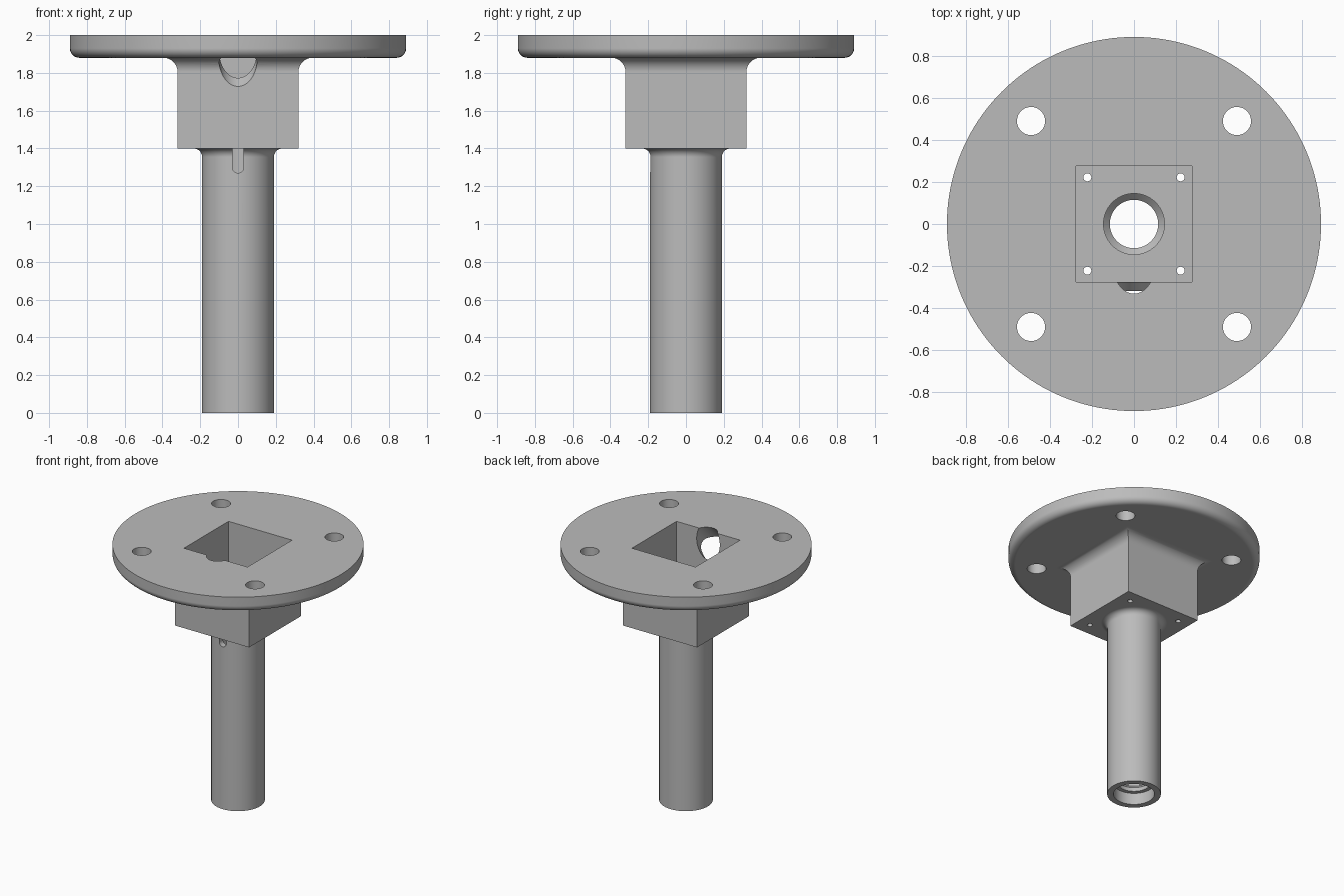
import bpy, bmesh
from math import sin, cos, pi, sqrt
from mathutils import Matrix, Vector

cube = bpy.data.objects.get("Cube")
if cube:
    bpy.data.objects.remove(cube, do_unlink=True)

grey = bpy.data.materials.new("plain grey")
grey.use_nodes = True
grey.diffuse_color = (0.5, 0.5, 0.5, 1)
grey.node_tree.nodes["Principled BSDF"].inputs["Base Color"].default_value = (0.5, 0.5, 0.5, 1)


def finish(bm, name):
    bmesh.ops.recalc_face_normals(bm, faces=bm.faces)
    mesh = bpy.data.meshes.new(name)
    bm.to_mesh(mesh)
    bm.free()
    mesh.materials.append(grey)
    obj = bpy.data.objects.new(name, mesh)
    bpy.context.collection.objects.link(obj)
    return obj


def turned(name, profile, sides=96):
    """Capped solid from (radius, z) points; four sides give a square of that half width."""
    square = sides == 4
    scale, start = (sqrt(2), pi / 4) if square else (1, 0)
    bm = bmesh.new()
    rings = []
    for r, z in profile:
        angles = [start + 2 * pi * i / sides for i in range(sides)]
        rings.append([bm.verts.new((r * scale * cos(a), r * scale * sin(a), z)) for a in angles])
    for low, high in zip(rings, rings[1:]):
        for i in range(sides):
            j = (i + 1) % sides
            bm.faces.new((low[i], low[j], high[j], high[i]))
    bm.faces.new(rings[0][::-1])
    bm.faces.new(rings[-1])
    return finish(bm, name)


def rod(name, radius, z0, z1, x=0, y=0, sides=48):
    obj = turned(name, [(radius, z0), (radius, z1)], sides)
    obj.data.transform(Matrix.Translation((x, y, 0)))
    return obj


def arc(cx, cz, r, a0, a1, steps=9):
    angles = [a0 + (a1 - a0) * i / steps for i in range(steps + 1)]
    return [(cx + r * cos(a), cz + r * sin(a)) for a in angles]


def combine(target, other, operation):
    mod = target.modifiers.new("combine", "BOOLEAN")
    mod.operation = operation
    mod.solver = "EXACT"
    mod.object = other
    bpy.context.view_layer.objects.active = target
    bpy.ops.object.modifier_apply(modifier=mod.name)
    bpy.data.objects.remove(other, do_unlink=True)


# Tube with a flared top
tube = turned("tube", [(0.19, 0)] + arc(0.235, 1.355, 0.045, pi, pi / 2) + [(0.235, 1.42)])

# Round-ended slot in the front of the tube
bm = bmesh.new()
outline = arc(0, 1.3, 0.03, pi, 2 * pi, 16) + [(0.03, 1.41), (-0.03, 1.41)]
face = bm.faces.new([bm.verts.new((x, -0.4, z)) for x, z in outline])
extruded = bmesh.ops.extrude_face_region(bm, geom=[face])["geom"]
bmesh.ops.translate(bm, vec=(0, 0.32, 0),
                    verts=[v for v in extruded if isinstance(v, bmesh.types.BMVert)])
combine(tube, finish(bm, "slot_cutter"), "DIFFERENCE")

# Square housing that flares into the flange
housing = turned("housing", [(0.32, 1.4)] + arc(0.395, 1.805, 0.075, pi, pi / 2) + [(0.395, 1.95)], 4)

# Round flange with a rounded lower edge
body = turned("flanged_tube_mount", arc(0.84, 1.93, 0.05, -pi / 2, 0) + [(0.89, 2)], 160)
combine(body, housing, "UNION")
combine(body, tube, "UNION")

# Square pocket, open at the top
combine(body, turned("pocket_cutter", [(0.275, 1.445), (0.275, 2.1)], 4), "DIFFERENCE")

# Bore narrowing to a neck near the foot
bore = [(0.145, -0.1), (0.145, 0.09), (0.115, 0.09), (0.115, 0.12), (0.145, 0.15), (0.145, 1.6)]
combine(body, turned("bore_cutter", bore), "DIFFERENCE")

# Bolt holes in the flange and screw holes in the housing floor
for sx in (-1, 1):
    for sy in (-1, 1):
        combine(body, rod("bolt_hole", 0.067, 1.7, 2.1, sx * 0.49, sy * 0.49), "DIFFERENCE")
        combine(body, rod("screw_hole", 0.019, 1.3, 1.6, sx * 0.222, sy * 0.222, 24), "DIFFERENCE")

# Slanted cable hole through the front wall
cable = rod("cable_hole", 0.1, -0.6, 0.3, sides=64)
cable.data.transform(Matrix.Translation(Vector((0, -0.19, 2))) @ Matrix.Rotation(-pi / 4, 4, "X"))
combine(body, cable, "DIFFERENCE")

# Smooth curved faces, keep sharp edges and flat planes
bpy.ops.object.select_all(action="DESELECT")
body.select_set(True)
bpy.context.view_layer.objects.active = body
bpy.ops.object.shade_smooth_by_angle()
normals = body.modifiers.new("flat_planes", "WEIGHTED_NORMAL")
normals.keep_sharp = True
